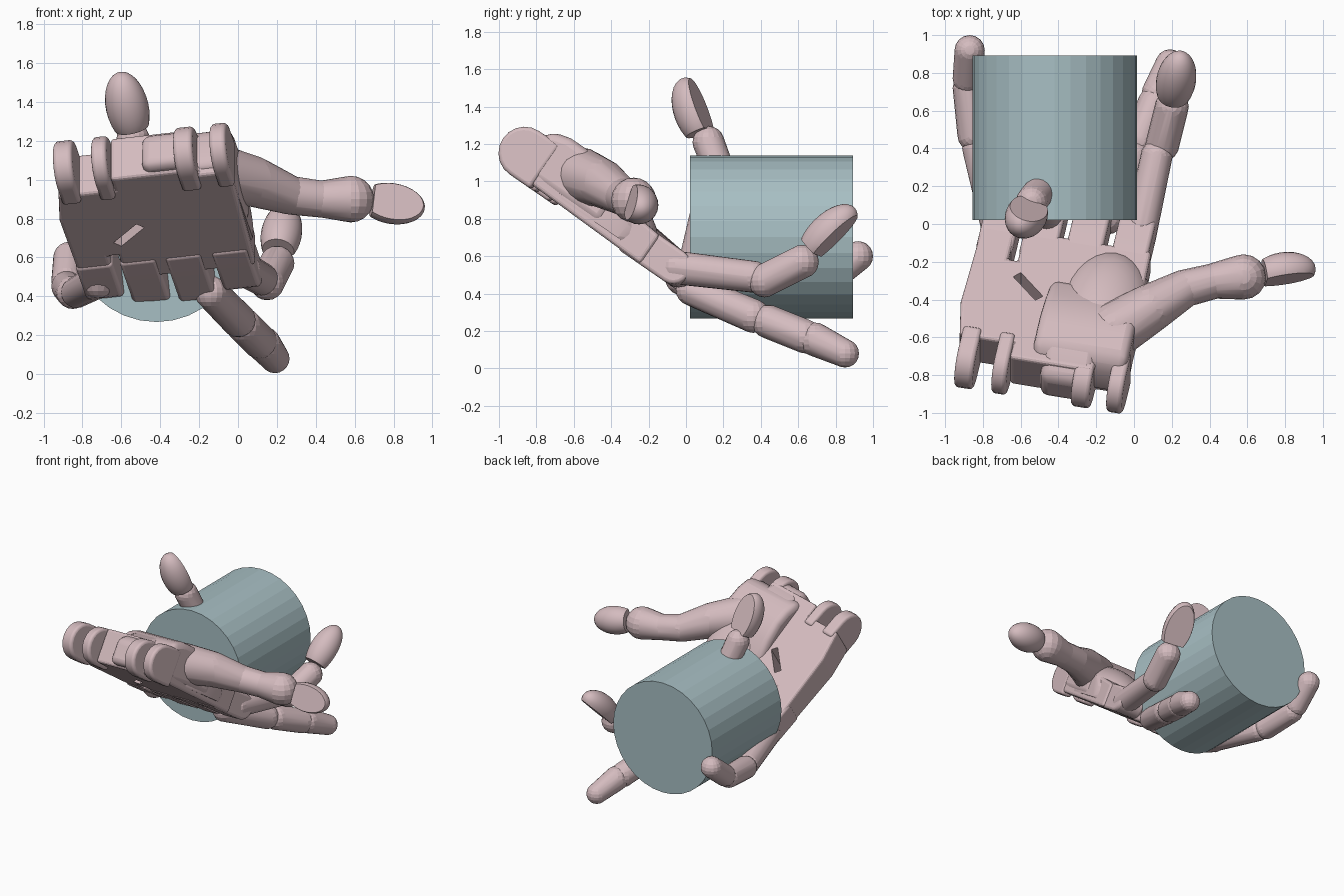
import bpy, bmesh, math
from mathutils import Vector, Matrix

cube = bpy.data.objects.get("Cube")
if cube:
    bpy.data.objects.remove(cube, do_unlink=True)


def material(name, rgb):
    m = bpy.data.materials.new(name)
    m.use_nodes = True
    m.diffuse_color = (*rgb, 1)
    m.node_tree.nodes["Principled BSDF"].inputs["Base Color"].default_value = (*rgb, 1)
    return m


SKIN = material("dusty pink", (0.66, 0.50, 0.52))
STEEL = material("pale teal", (0.39, 0.52, 0.55))

# Palm frame: across the hand, along it towards the fingers, out of the palm
across = Vector((0.98, -0.16, 0.11)).normalized()
outward = across.cross(Vector((0.19, 0.81, -0.56))).normalized()
along = outward.cross(across)
PALM = Matrix.Translation((-0.35, -0.05, 0.42)) @ Matrix((across, along, outward)).transposed().to_4x4()


def finish(name, bm, mat=SKIN, bevel=0, matrix=None, angle=35):
    bmesh.ops.recalc_face_normals(bm, faces=bm.faces)
    me = bpy.data.meshes.new(name)
    bm.to_mesh(me)
    bm.free()
    me.materials.append(mat)
    ob = bpy.data.objects.new(name, me)
    bpy.context.collection.objects.link(ob)
    if matrix:
        ob.matrix_world = matrix
    bpy.ops.object.select_all(action='DESELECT')
    ob.select_set(True)
    bpy.context.view_layer.objects.active = ob
    if bevel:
        mod = ob.modifiers.new("soft edges", 'BEVEL')
        mod.width = bevel
        mod.segments = 3
        mod.limit_method = 'ANGLE'
        mod.angle_limit = math.radians(40)
    if angle:
        bpy.ops.object.shade_smooth_by_angle(angle=math.radians(angle))
    return ob


def extrude(bm, points, step):
    face = bm.faces.new([bm.verts.new(p) for p in points])
    new = bmesh.ops.extrude_face_region(bm, geom=[face])["geom"]
    moved = [v for v in new if isinstance(v, bmesh.types.BMVert)]
    bmesh.ops.translate(bm, verts=moved, vec=step)
    return moved


def slice_off(bm, co, no):
    """Cut away everything beyond a plane and cap the hole."""
    cut = bmesh.ops.bisect_plane(bm, geom=bm.verts[:] + bm.edges[:] + bm.faces[:],
                                 plane_co=co, plane_no=no, clear_outer=True)
    edges = [g for g in cut["geom_cut"] if isinstance(g, bmesh.types.BMEdge)]
    bmesh.ops.holes_fill(bm, edges=edges)


def tongue(name, a0, a1, b0, b1, low, high):
    """Slab lying along the palm with one rounded end at b1."""
    bm = bmesh.new()
    r = (high - low) / 2
    s = 1 if b1 > b0 else -1
    pts = [(a0, b0, high), (a0, b0, low)]
    for i in range(11):
        t = math.pi * (i / 10 - 0.5)
        pts.append((a0, b1 - s * r + s * r * math.cos(t), low + r + r * math.sin(t)))
    extrude(bm, pts, (a1 - a0, 0, 0))
    return finish(name, bm, bevel=0.02, matrix=PALM)


def ridge(name, a0, a1, wrist_end, drop):
    """Arched heel of the hand, with a soft-edged block profile."""
    profile = [(wrist_end, 0.05), (wrist_end, 0.24), (-0.95, 0.32), (-0.85, 0.345),
               (-0.74, 0.345), (-0.6, 0.3), (-0.45, 0.22), (-0.45, 0.05)]
    bm = bmesh.new()
    extrude(bm, [(a0, b, c - drop) for b, c in profile], (a1 - a0, 0, 0))
    return finish(name, bm, bevel=0.045, matrix=PALM, angle=40)


def bones(name, joints):
    """Tapered rounded links between successive (point, radius) joints."""
    bm = bmesh.new()
    for (p, r), (q, s) in zip(joints, joints[1:]):
        link = bmesh.new()
        for c, rad in ((p, r), (q, s)):
            bmesh.ops.create_uvsphere(link, u_segments=16, v_segments=10, radius=rad,
                                      matrix=Matrix.Translation(c))
        hull = bmesh.ops.convex_hull(link, input=link.verts)
        junk = {g for g in hull["geom_interior"] + hull["geom_unused"]
                if isinstance(g, bmesh.types.BMVert)}
        bmesh.ops.delete(link, geom=list(junk), context='VERTS')
        tmp = bpy.data.meshes.new("link")
        link.to_mesh(tmp)
        link.free()
        bm.from_mesh(tmp)
        bpy.data.meshes.remove(tmp)
    return finish(name, bm)


def fingertip(name, base, end, r, pad):
    """Egg-shaped tip with a flat base and a flat gripping pad."""
    base, end = Vector(base), Vector(end)
    axis = (end - base).normalized()
    half = (end - base).length * 0.54
    centre = end - axis * half
    pad = Vector(pad)
    pad = (pad - axis * pad.dot(axis)).normalized()
    turn = axis.to_track_quat('Z', 'Y').to_matrix().to_4x4()
    bm = bmesh.new()
    bmesh.ops.create_uvsphere(bm, u_segments=24, v_segments=16, radius=1,
                              matrix=Matrix.Translation(centre) @ turn @ Matrix.Diagonal((r, r, half, 1)))
    slice_off(bm, centre + pad * r * 0.4, pad)
    slice_off(bm, base + axis * half * 0.25, -axis)
    return finish(name, bm)


# Held cylinder
bm = bmesh.new()
bmesh.ops.create_cone(bm, cap_ends=True, segments=32, radius1=0.435, radius2=0.435, depth=0.87,
                      matrix=Matrix.Translation((-0.42, 0.457, 0.703)) @ Matrix.Rotation(math.pi / 2, 4, 'X'))
finish("held_cylinder", bm, STEEL, angle=0)

# Palm plate, thicker at the wrist, with a finger notch and a slanted slot
bm = bmesh.new()
outline = [(-0.40, -0.93), (-0.11, -0.93), (-0.11, -1.03), (0.34, -1.03), (0.34, -0.98),
           (0.51, -0.98), (0.48, -0.15), (-0.2, -0.15), (-0.2, -0.36), (-0.25, -0.36),
           (-0.25, -0.15), (-0.43, -0.15), (-0.44, -0.7)]
top = extrude(bm, [(a, b, -0.025 * b) for a, b in outline], (0, 0, 1))
for v in top:
    v.co.z = 0.17 - 0.11 * v.co.y
palm = finish("palm", bm, bevel=0.02, matrix=PALM, angle=0)
bm = bmesh.new()
bmesh.ops.create_cube(bm, size=1, matrix=Matrix.Translation((-0.11, -0.53, 0.15))
                      @ Matrix.Rotation(math.radians(-43), 4, 'Z') @ Matrix.Diagonal((0.2, 0.05, 1, 1)))
cutter = finish("slot_cutter", bm, matrix=PALM)
cutter.hide_render = True
slot = palm.modifiers.new("slot", 'BOOLEAN')
slot.operation = 'DIFFERENCE'
slot.object = cutter
bpy.context.view_layer.objects.active = palm
for mod in [m.name for m in palm.modifiers]:
    bpy.ops.object.modifier_apply(modifier=mod)
bpy.data.objects.remove(cutter, do_unlink=True)

# Wrist prongs
for i, (a0, a1) in enumerate(((-0.39, -0.29), (-0.19, -0.11), (0.24, 0.34), (0.43, 0.515))):
    tongue(f"wrist_prong_{i + 1}", a0, a1, -0.87, -1.15, 0.0, 0.28)

# Knuckles at the finger end
for i, (a, b) in enumerate(((-0.34, 0.05), (-0.11, 0.13), (0.127, 0.16), (0.37, 0.1))):
    tongue(f"knuckle_{i + 1}", a - 0.097, a + 0.097, -0.3, b, 0.0, 0.19)

# Heel of the hand and the mound under the thumb
ridge("palm_heel", 0.0, 0.51, -1.0, 0)
ridge("palm_heel_tab", 0.06, 0.34, -1.09, 0.01)
bm = bmesh.new()
bmesh.ops.create_uvsphere(bm, u_segments=28, v_segments=16, radius=1,
                          matrix=Matrix.Translation((0.3, -0.58, 0.1)) @ Matrix.Diagonal((0.26, 0.42, 0.21, 1)))
slice_off(bm, (0, 0, 0.05), (0, 0, -1))
slice_off(bm, (0.5, 0, 0), (1, 0, 0))
finish("thumb_mound", bm, matrix=PALM)

# Thumb
bones("thumb", [((-0.10, -0.56, 1.03), 0.15), ((0.08, -0.45, 0.99), 0.13),
                ((0.27, -0.34, 0.92), 0.1), ((0.43, -0.30, 0.90), 0.095),
                ((0.58, -0.28, 0.90), 0.12)])
fingertip("thumb_tip", (0.65, -0.275, 0.90), (0.96, -0.23, 0.85), 0.105, (0.2, -0.9, 0.25))

# Finger beside the thumb
bones("first_finger_base", [((0.03, -0.06, 0.54), 0.09), ((0.12, 0.36, 0.49), 0.085)])
bones("first_finger_middle", [((0.15, 0.42, 0.47), 0.09), ((0.2, 0.62, 0.57), 0.09)])
fingertip("first_finger_tip", (0.2, 0.64, 0.6), (0.25, 0.9, 0.86), 0.105, (0.3, 0.7, -0.65))

# Finger reaching under the cylinder
bones("second_finger_base", [((-0.14, 0.03, 0.42), 0.085), ((0.0, 0.36, 0.28), 0.09)])
bones("second_finger_middle", [((0.03, 0.44, 0.25), 0.09), ((0.11, 0.64, 0.17), 0.09)])
bones("second_finger_tip", [((0.13, 0.69, 0.155), 0.09), ((0.19, 0.85, 0.08), 0.075)])

# Finger curling up through the grip
bones("third_finger_base", [((-0.46, 0.03, 0.5), 0.085), ((-0.47, 0.1, 0.8), 0.085)])
bones("third_finger_middle", [((-0.48, 0.2, 1.0), 0.08), ((-0.54, 0.12, 1.21), 0.085)])
fingertip("third_finger_tip", (-0.535, 0.1, 1.22), (-0.61, -0.02, 1.55), 0.11, (0.3, 0.85, 0.35))

# Little finger wrapping the far side
bones("little_finger_base", [((-0.72, -0.02, 0.48), 0.09), ((-0.83, 0.4, 0.42), 0.08)])
bones("little_finger_middle", [((-0.85, 0.47, 0.42), 0.085), ((-0.88, 0.72, 0.45), 0.08)])
bones("little_finger_tip", [((-0.88, 0.77, 0.48), 0.08), ((-0.87, 0.92, 0.60), 0.08)])
